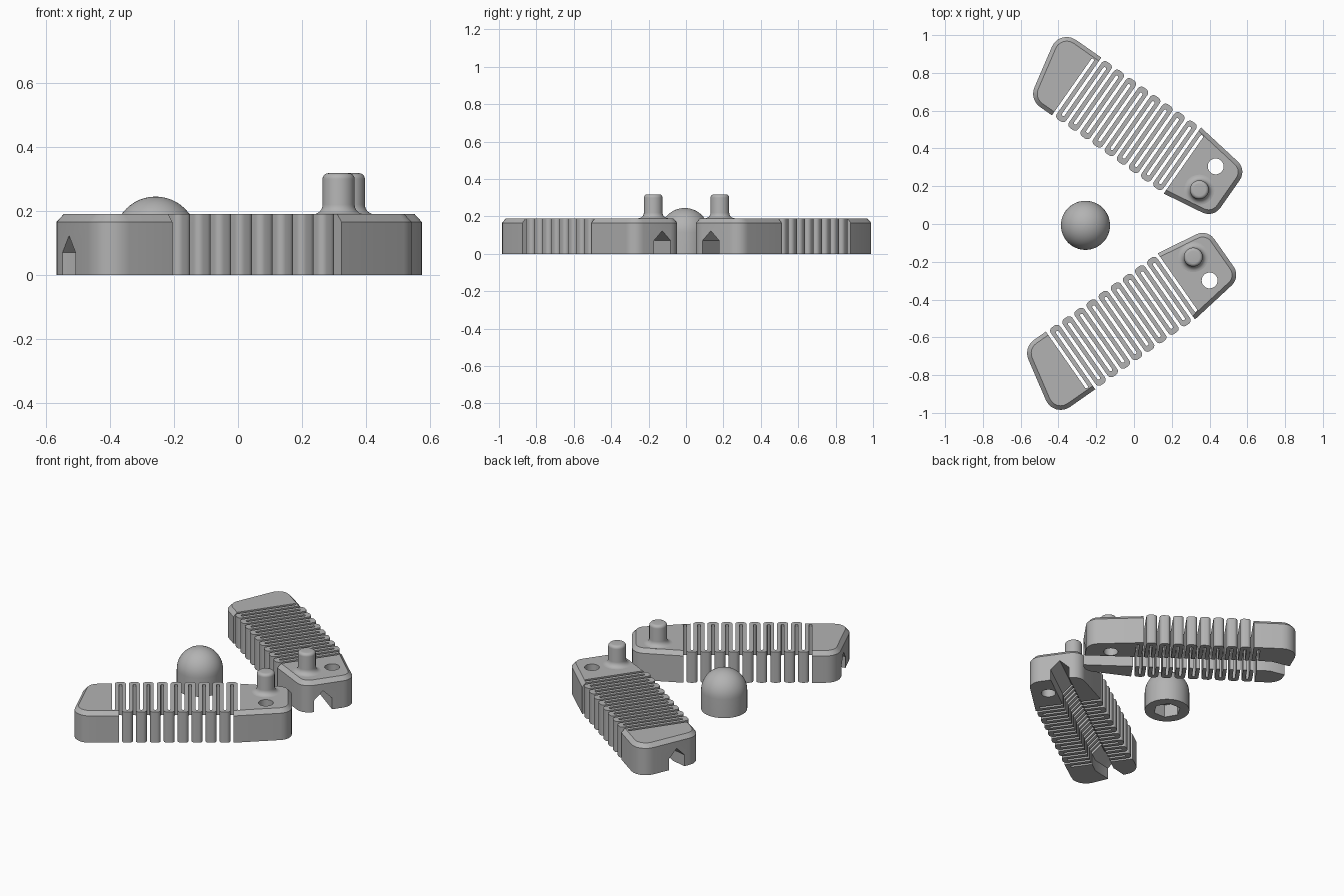
import bpy, bmesh, math
from mathutils import Vector, Matrix

cube = bpy.data.objects.get("Cube")
if cube:
    bpy.data.objects.remove(cube, do_unlink=True)

grey = bpy.data.materials.new("plain_grey")
grey.use_nodes = True
grey.diffuse_color = (0.45, 0.45, 0.45, 1)
grey.node_tree.nodes["Principled BSDF"].inputs["Base Color"].default_value = (0.45, 0.45, 0.45, 1)

HEIGHT, CHAMFER = 0.19, 0.022
HALF_WIDTH, WALL = 0.2, 0.03
SLOT, PITCH, FIRST_SLOT, SLOTS = 0.0085, 0.0392, -0.327, 19
PIN_OFFSET = 0.0755


def make_object(name, bm, matrix=Matrix()):
    bm.transform(matrix)
    bmesh.ops.recalc_face_normals(bm, faces=bm.faces)
    mesh = bpy.data.meshes.new(name)
    bm.to_mesh(mesh)
    bm.free()
    mesh.materials.append(grey)
    obj = bpy.data.objects.new(name, mesh)
    bpy.context.collection.objects.link(obj)
    return obj


def activate(obj):
    bpy.ops.object.select_all(action='DESELECT')
    obj.select_set(True)
    bpy.context.view_layer.objects.active = obj


def smooth(obj):
    activate(obj)
    bpy.ops.object.shade_smooth_by_angle(angle=math.radians(30))


def cut(obj, cutter):
    cutter.hide_render = True
    mod = obj.modifiers.new("cut", 'BOOLEAN')
    mod.operation, mod.solver, mod.object = 'DIFFERENCE', 'EXACT', cutter
    activate(obj)
    bpy.ops.object.modifier_apply(modifier=mod.name)
    bpy.data.objects.remove(cutter, do_unlink=True)


def skin(rings):
    """Join equal-length rings of points and cap both ends."""
    bm = bmesh.new()
    rows = [[bm.verts.new(p) for p in ring] for ring in rings]
    n = len(rows[0])
    for a, b in zip(rows, rows[1:]):
        for i in range(n):
            j = (i + 1) % n
            bm.faces.new((a[i], a[j], b[j], b[i]))
    bm.faces.new(rows[0])
    bm.faces.new(rows[-1])
    return bm


def lathe(profile, steps=40):
    return skin([[(r * math.cos(2 * math.pi * k / steps), r * math.sin(2 * math.pi * k / steps), z)
                  for k in range(steps)] for r, z in profile])


def round_corners(corners, steps=6):
    """Corners are (point, radius); radius 0 keeps the corner sharp."""
    out = []
    for i, (p, r) in enumerate(corners):
        if r == 0:
            out.append(p)
            continue
        a = (corners[i - 1][0] - p).normalized()
        b = (corners[(i + 1) % len(corners)][0] - p).normalized()
        half = a.angle(b) / 2
        centre = p + (a + b).normalized() * (r / math.sin(half))
        start, end = p + a * r / math.tan(half) - centre, p + b * r / math.tan(half) - centre
        sweep = start.angle_signed(end)
        for k in range(steps + 1):
            t = -sweep * k / steps
            out.append(centre + Matrix.Rotation(t, 2) @ start)
    return out


def end_block(points, radius, inset):
    """Open, clockwise run of corners, moved inward by the chamfer width."""
    pts = [Vector(p) for p in points]
    normals = []
    for a, b in zip(pts, pts[1:]):
        d = (b - a).normalized()
        normals.append(Vector((d.y, -d.x)))
    out = []
    for i, p in enumerate(pts):
        if i in (0, len(pts) - 1):
            edge = normals[0] if i == 0 else normals[-1]
            out.append((p + Vector((0, inset / edge.y)), 0))
        else:
            a, b = normals[i - 1], normals[i]
            out.append((p + (a + b) * inset / (1 + a.dot(b)), radius - inset))
    return out


def slot(u, side):
    """Slot open on one side, walked clockwise around the outline."""
    first, last = u - side * SLOT, u + side * SLOT
    mouth, floor = side * HALF_WIDTH, side * (WALL - HALF_WIDTH)
    return [(Vector((first, mouth)), 0.022), (Vector((first, floor)), SLOT * 0.95),
            (Vector((last, floor)), SLOT * 0.95), (Vector((last, mouth)), 0.022)]


def outline(inset):
    centres = [FIRST_SLOT + i * PITCH for i in range(SLOTS)]
    top = [c for u in centres[0::2] for c in slot(u, 1)]
    bottom = [c for u in reversed(centres[1::2]) for c in slot(u, -1)]
    right = end_block([(centres[-1] + SLOT, HALF_WIDTH), (0.676, 0.155), (0.676, -0.155),
                       (centres[-2] + SLOT, -HALF_WIDTH)], 0.075, inset)
    left = end_block([(centres[1] - SLOT, -HALF_WIDTH), (-0.565, -HALF_WIDTH), (-0.482, HALF_WIDTH),
                      (centres[0] - SLOT, HALF_WIDTH)], 0.085, inset)
    # the end blocks supply the outer lips of the first and last slots
    return round_corners(top[1:-1] + right + bottom[1:-1] + left)


def channel():
    """Gabled groove along the underside, bending towards one side at the far end."""
    section = [(-0.055, -0.05), (-0.055, 0.07), (0, 0.123), (0.055, 0.07), (0.055, -0.05)]
    path = [(0.8, 0.035), (-0.41, 0.01), (-0.65, 0.11)]
    return skin([[(u, c + v, z) for v, z in section] for u, c in path])


def build_strip(name, x, y, mirror):
    place = Matrix.Diagonal((1, mirror, 1, 1)) @ Matrix.Rotation(math.radians(35), 4, 'Z')
    place = Matrix.Translation((x, y, 0)) @ place
    pin_u = 0.53

    # Folded strip with chamfered end blocks
    base, crown = outline(0), outline(CHAMFER)
    rings = [[(p.x, p.y, z) for p in ring]
             for ring, z in ((base, 0), (base, HEIGHT - 0.024), (crown, HEIGHT))]
    strip = make_object(name + "_flexible_strip", skin(rings), place)
    cut(strip, make_object("channel_cutter", channel(), place))
    hole = Matrix.Translation((pin_u, -PIN_OFFSET, 0))
    cut(strip, make_object("hole_cutter", lathe([(0.042, -0.1), (0.042, 0.3)]), place @ hole))
    smooth(strip)

    # Pin with flared foot and rounded tip
    arc = [math.pi / 2 * k / 6 for k in range(7)]
    profile = [(0.08, HEIGHT - 0.01)]
    profile += [(0.08 - 0.03 * math.sin(t), HEIGHT + 0.03 * (1 - math.cos(t))) for t in arc]
    profile += [(0.032 + 0.018 * math.cos(t), 0.3 + 0.018 * math.sin(t)) for t in arc]
    pin = make_object(name + "_pin", lathe(profile),
                      place @ Matrix.Translation((pin_u, PIN_OFFSET, 0)))
    smooth(pin)


build_strip("front", -0.077, -0.541, 1)
build_strip("back", -0.045, 0.547, -1)

# Domed cap with a hexagonal socket underneath
R, SPRING = 0.13, 0.115
dome_profile = [(R, 0)] + [(R * math.cos(t), SPRING + R * math.sin(t))
                           for t in (math.pi / 2 * k / 12 for k in range(12))]
dome_profile.append((0.002, SPRING + R))
spot = Matrix.Translation((-0.257, -0.007, 0))
dome = make_object("domed_cap", lathe(dome_profile, 48), spot)
cut(dome, make_object("socket_cutter", lathe([(0.08, -0.05), (0.08, 0.08)], 6), spot))
smooth(dome)
